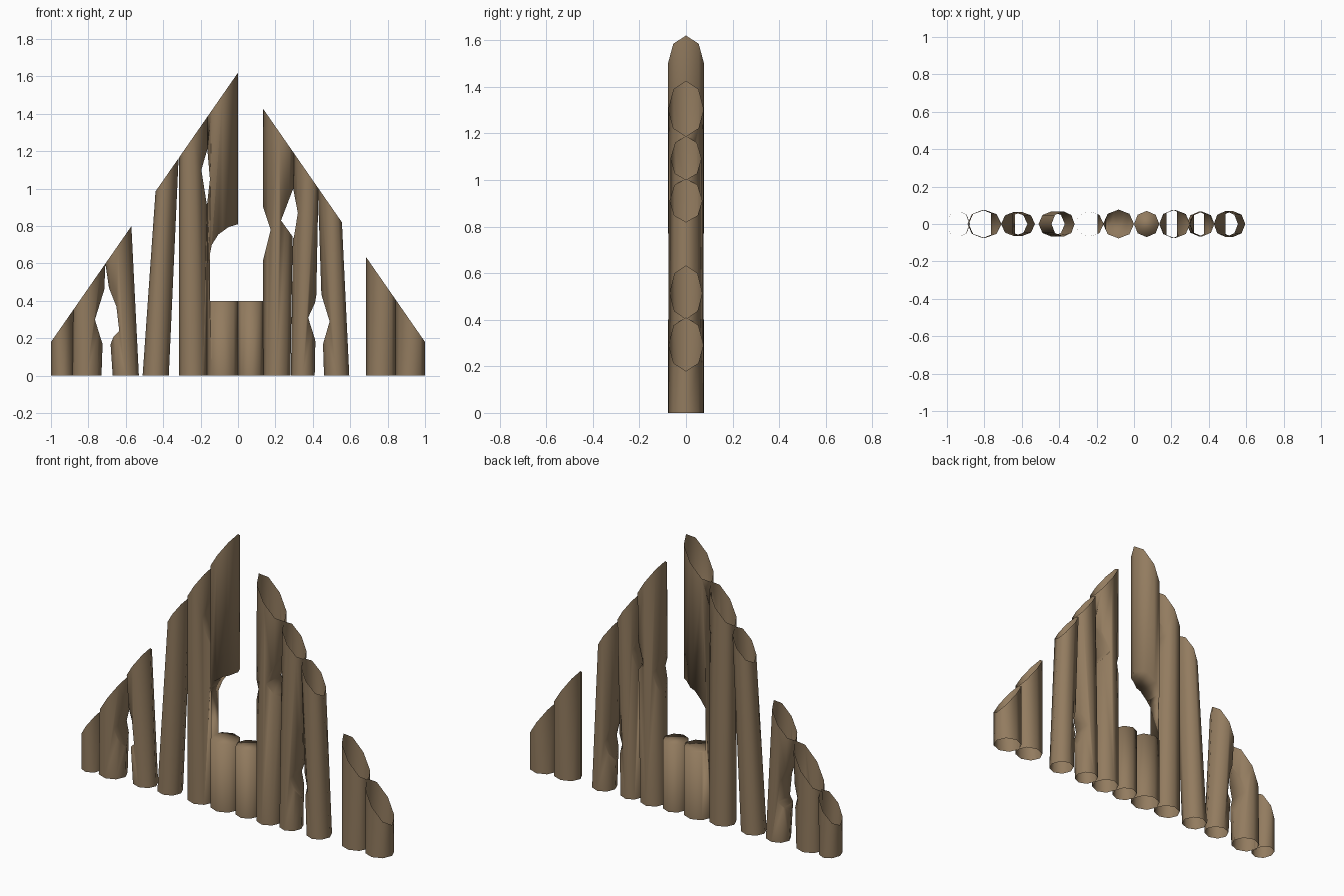
import bpy, bmesh, math

if "Cube" in bpy.data.objects:
    bpy.data.objects.remove(bpy.data.objects["Cube"])

SIDES = 8
wood = bpy.data.materials.new("weathered_brown_wood")
wood.diffuse_color = (0.29, 0.20, 0.115, 1)
wood.use_nodes = True
wood.node_tree.nodes["Principled BSDF"].inputs["Base Color"].default_value = wood.diffuse_color


def gable(x):
    return 1.62 - 1.44 * abs(x)


def new_object(name, bm):
    bmesh.ops.recalc_face_normals(bm, faces=bm.faces)
    mesh = bpy.data.meshes.new(name)
    bm.to_mesh(mesh)
    bm.free()
    ob = bpy.data.objects.new(name, mesh)
    bpy.context.collection.objects.link(ob)
    return ob


def make_log(name, l0, r0, l1, r1, ry, height=None):
    """Leaning tapered log; left/right edges given at z=0 and z=1, top cut on the gable."""
    bm = bmesh.new()
    low, high = [], []
    for i in range(SIDES):
        a = 2 * math.pi * i / SIDES
        t = (math.cos(a) + 1) / 2
        x0 = l0 + (r0 - l0) * t
        x1 = l1 + (r1 - l1) * t
        z = height or 0.5
        if height is None:
            for _ in range(40):
                z = gable(x0 + (x1 - x0) * z)
        y = ry * math.sin(a)
        low.append(bm.verts.new((x0, y, 0)))
        high.append(bm.verts.new((x0 + (x1 - x0) * z, y, z)))
    for i in range(SIDES):
        j = (i + 1) % SIDES
        bm.faces.new((low[i], low[j], high[j], high[i]))
    bm.faces.new(high)
    bm.faces.new(low[::-1])
    return new_object(name, bm)


def make_cutter(name, outline):
    """Outline in x,z run through the wall along y."""
    bm = bmesh.new()
    front = [bm.verts.new((x, -0.2, z)) for x, z in outline]
    back = [bm.verts.new((x, 0.2, z)) for x, z in outline]
    n = len(outline)
    bm.faces.new(front)
    bm.faces.new(back[::-1])
    for i in range(n):
        j = (i + 1) % n
        bm.faces.new((front[i], back[i], back[j], front[j]))
    ob = new_object(name, bm)
    ob.hide_render = True
    return ob


# Holes worn between the logs, and the arched window
cutters = {
    "window": make_cutter("window_cutter", [
        (-0.15, 0.40), (0.1, 0.40), (0.1, 0.815), (0.0, 0.81), (-0.05, 0.795),
        (-0.105, 0.755), (-0.14, 0.70), (-0.15, 0.65)]),
    "left_low": make_cutter("left_low_cutter", [
        (-0.709, 0.60), (-0.715, 0.46), (-0.765, 0.30), (-0.728, 0.18), (-0.70, 0.12),
        (-0.665, 0.21), (-0.635, 0.24), (-0.65, 0.37), (-0.69, 0.47)]),
    "left_high": make_cutter("left_high_cutter", [
        (-0.164, 1.21), (-0.196, 1.10), (-0.166, 0.91), (-0.15, 1.05)]),
    "right_high": make_cutter("right_high_cutter", [
        (0.295, 1.0), (0.23, 0.83), (0.298, 0.735), (0.32, 0.87)]),
    "right_low": make_cutter("right_low_cutter", [
        (0.43, 0.50), (0.412, 0.39), (0.375, 0.31), (0.41, 0.20), (0.43, 0.10),
        (0.455, 0.17), (0.49, 0.29), (0.45, 0.42)]),
    "window_side": make_cutter("window_side_cutter", [
        (0.1, 0.62), (0.135, 0.62), (0.175, 0.78), (0.135, 0.90), (0.1, 0.90)]),
}

# left/right at z=0, left/right at z=1, half depth, cut height, holes
logs = [
    (-1.0, -0.88, -1.0, -0.87, 0.07, None, []),
    (-0.89, -0.73, -0.875, -0.695, 0.075, None, ["left_low"]),
    (-0.67, -0.53, -0.737, -0.58, 0.065, None, ["left_low"]),
    (-0.51, -0.37, -0.44, -0.325, 0.068, None, []),
    (-0.315, -0.165, -0.315, -0.163, 0.068, None, ["left_high"]),
    (-0.165, 0.0, -0.165, 0.0, 0.077, None, ["window", "left_high"]),
    (0.0, 0.135, 0.0, 0.135, 0.07, 0.40, []),
    (0.135, 0.28, 0.135, 0.297, 0.076, None, ["window_side", "right_high"]),
    (0.283, 0.41, 0.297, 0.43, 0.066, None, ["right_high", "right_low"]),
    (0.46, 0.595, 0.427, 0.547, 0.07, None, ["right_low"]),
    (0.685, 0.845, 0.685, 0.845, 0.07, None, []),
    (0.84, 1.0, 0.84, 1.0, 0.075, None, []),
]

for k, (l0, r0, l1, r1, ry, height, holes) in enumerate(logs):
    log = make_log("wall_log_%02d" % (k + 1), l0, r0, l1, r1, ry, height)
    for hole in holes:
        mod = log.modifiers.new(hole, 'BOOLEAN')
        mod.operation = 'DIFFERENCE'
        mod.solver = 'EXACT'
        mod.object = cutters[hole]
    bpy.context.view_layer.update()
    shape = log.evaluated_get(bpy.context.evaluated_depsgraph_get())
    bm = bmesh.new()
    bm.from_mesh(shape.to_mesh())
    shape.to_mesh_clear()
    log.modifiers.clear()
    # Logs are open at the ground and along the gable
    ends = [f for f in bm.faces
            if all(v.co.z < 1e-4 for v in f.verts)
            or all(abs(v.co.z - gable(v.co.x)) < 0.004 for v in f.verts)]
    bmesh.ops.delete(bm, geom=ends, context='FACES')
    for f in bm.faces:
        f.smooth = True
        f.material_index = 0
    bm.to_mesh(log.data)
    bm.free()
    log.data.materials.clear()
    log.data.materials.append(wood)

for cutter in cutters.values():
    bpy.data.objects.remove(cutter)
